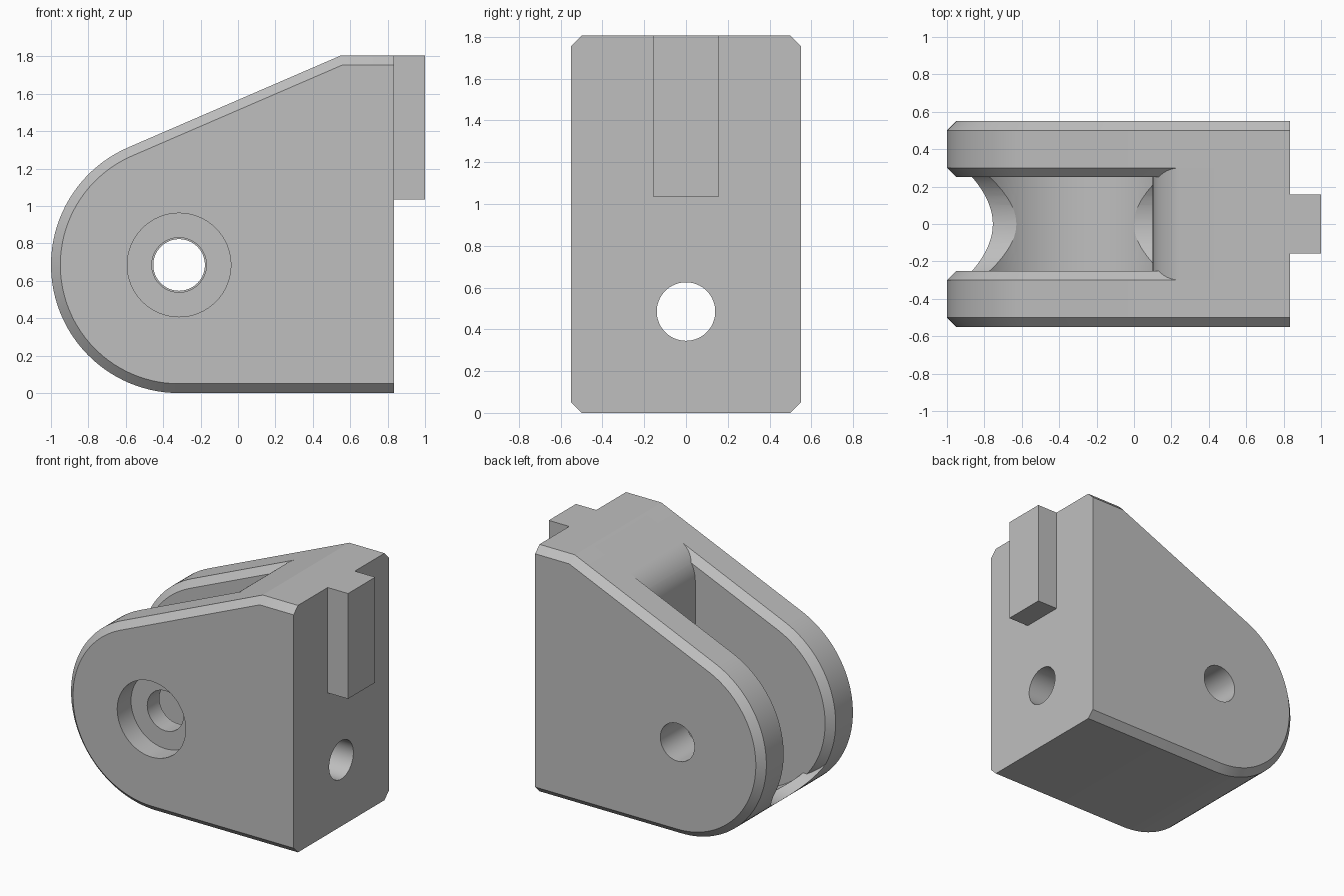
import bpy, bmesh, math
from math import sin, cos, pi
from mathutils import Vector

old = bpy.data.objects.get("Cube")
if old:
    bpy.data.objects.remove(old, do_unlink=True)

# Main dimensions
CX, CZ, R = -0.315, 0.685, 0.685      # axle centre and nose radius
TOP, BACK, KNEE = 1.805, 0.835, 0.55  # top height, rear face, top corner
HALF, SLOT, CHAMFER = 0.55, 0.25, 0.05
HOLE_Z, WALL = 0.485, 0.10

# Angle of the sloped edge that is tangent to the nose
dx, dz = KNEE - CX, TOP - CZ
SLOPE = math.acos(R / math.hypot(dx, dz)) - math.atan2(dx, dz)

grey = bpy.data.materials.new("Plain grey")
grey.use_nodes = True
colour = (0.52, 0.52, 0.52, 1)
grey.diffuse_color = colour
grey.node_tree.nodes["Principled BSDF"].inputs["Base Color"].default_value = colour


def arc(cx, cz, r, a0, a1, n):
    return [(cx + r * cos(a0 + (a1 - a0) * i / n), cz + r * sin(a0 + (a1 - a0) * i / n))
            for i in range(n + 1)]


def side_profile(d):
    """Side outline, inset by d everywhere but the rear face."""
    knee = CX + ((TOP - d - CZ) * cos(SLOPE) - (R - d)) / sin(SLOPE)
    nose = arc(CX, CZ, R - d, pi / 2 + SLOPE, 3 * pi / 2, 48)
    return [(BACK, d), (BACK, TOP - d), (knee, TOP - d)] + nose


def loft(name, rings):
    """Solid through equal-length closed rings of 3D points."""
    bm = bmesh.new()
    loops = [[bm.verts.new(p) for p in ring] for ring in rings]
    for a, b in zip(loops, loops[1:]):
        for i in range(len(a)):
            j = (i + 1) % len(a)
            bm.faces.new((a[i], a[j], b[j], b[i]))
    bm.faces.new(loops[0][::-1])
    bm.faces.new(loops[-1])
    bmesh.ops.recalc_face_normals(bm, faces=bm.faces)
    mesh = bpy.data.meshes.new(name)
    bm.to_mesh(mesh)
    bm.free()
    mesh.materials.append(grey)
    obj = bpy.data.objects.new(name, mesh)
    bpy.context.collection.objects.link(obj)
    return obj


def along_y(name, points, y0, y1):
    return loft(name, [[(x, y, z) for x, z in points] for y in (y0, y1)])


def along_x(name, points, x0, x1):
    return loft(name, [[(x, y, z) for y, z in points] for x in (x0, x1)])


def circle(cx, cz, r, n=64):
    return arc(cx, cz, r, 0, 2 * pi, n)[:-1]


def combine(target, other, operation):
    """Apply a boolean and discard the second solid."""
    mod = target.modifiers.new("Boolean", 'BOOLEAN')
    mod.operation, mod.solver, mod.object = operation, 'EXACT', other
    bpy.context.view_layer.objects.active = target
    bpy.ops.object.modifier_apply(modifier=mod.name)
    bpy.data.objects.remove(other, do_unlink=True)


# Middle block between the cheeks
body = along_y("pulley_bracket", side_profile(0), -SLOT - CHAMFER, SLOT + CHAMFER)

# Round wheel pocket
combine(body, along_y("wheel_pocket", circle(CX, CZ, 0.612, 96), -0.4, 0.4), 'DIFFERENCE')

# Open slot above the wheel, with a rounded lip on its rear wall
fillet = 0.248
reach = fillet * math.tan((pi / 2 - SLOPE) / 2)
corner_z = TOP - (KNEE - WALL) * math.tan(SLOPE)
lip = arc(WALL + fillet, corner_z - reach, fillet, pi, pi / 2 + SLOPE, 16)
slot = [(-1.3, HOLE_Z), (WALL, HOLE_Z)] + lip + [(lip[-1][0], 2.2), (-1.3, 2.2)]
combine(body, along_y("open_slot", slot, -0.4, 0.4), 'DIFFERENCE')

# Rounded trough running in from the nose
half_arc = math.acos(0.31 / 0.325)
trough = arc(0, HOLE_Z, 0.325, pi + half_arc, 2 * pi - half_arc, 32)
trough += [(0.31, HOLE_Z + 0.02), (-0.31, HOLE_Z + 0.02)]
combine(body, along_x("trough", trough, -1.3, 0.27), 'DIFFERENCE')

# Cheeks with chamfers on both rims
for side in (-1, 1):
    steps = [(SLOT, CHAMFER), (SLOT + CHAMFER, 0), (HALF - CHAMFER, 0), (HALF, CHAMFER)]
    cheek = loft("cheek", [[(x, side * y, z) for x, z in side_profile(d)] for y, d in steps])
    combine(body, cheek, 'UNION')

# Axle hole, counterbore on the front cheek and cable hole in the rear face
combine(body, along_y("axle_hole", circle(CX, CZ, 0.138), -0.7, 0.7), 'DIFFERENCE')
combine(body, along_y("front_hole", circle(CX, CZ, 0.146), -0.7, -0.1), 'DIFFERENCE')
combine(body, along_y("counterbore", circle(CX, CZ, 0.277), -0.7, -0.39), 'DIFFERENCE')
combine(body, along_x("cable_hole", circle(0, HOLE_Z, 0.14), 0.1, 1.1), 'DIFFERENCE')

# Locating key on the rear face
key = [(-0.157, 1.035), (0.157, 1.035), (0.157, TOP), (-0.157, TOP)]
combine(body, along_x("locating_key", key, BACK - 0.05, 1.0), 'UNION')

# Smooth the curved faces only
for obj in bpy.context.selected_objects:
    obj.select_set(False)
body.select_set(True)
bpy.context.view_layer.objects.active = body
bpy.ops.object.shade_smooth_by_angle(angle=math.radians(20))
